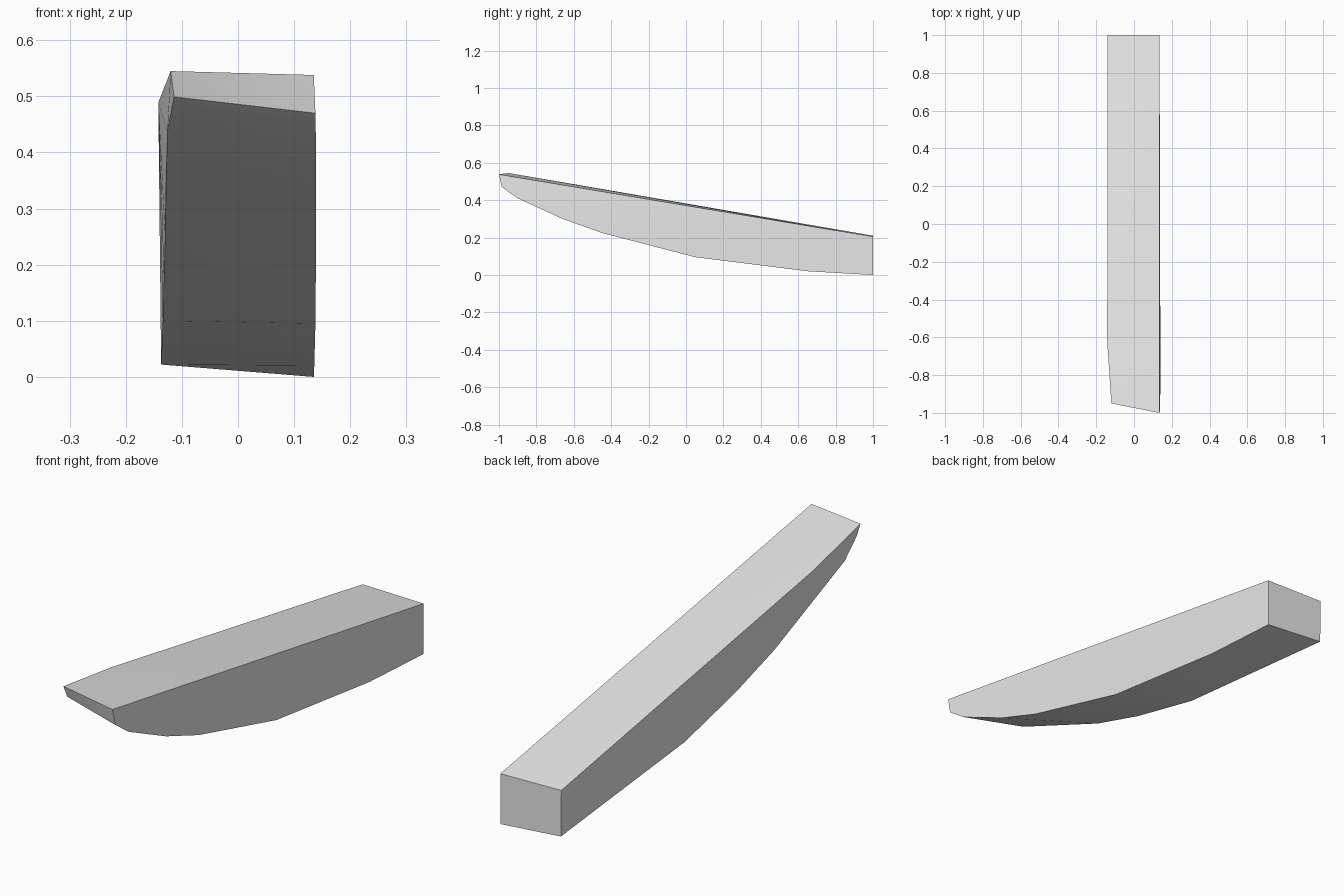
import bpy, bmesh
from math import radians

cube = bpy.data.objects.get("Cube")
if cube:
    bpy.data.objects.remove(cube, do_unlink=True)

# Plain grey finish
grey = bpy.data.materials.new("light grey")
grey.use_nodes = True
colour = (0.8, 0.8, 0.8, 1)
grey.diffuse_color = colour
grey.node_tree.nodes["Principled BSDF"].inputs["Base Color"].default_value = colour

# Side outlines of the block: straight sloping top, bowed underside
left_side = [(0.135, 1, 0.205), (0.135, 1, 0.0), (0.136, 0.65, 0.02),
             (0.138, 0.05, 0.095), (0.139, -0.45, 0.225), (0.139, -0.66, 0.30),
             (0.139, -0.9, 0.41), (0.138, -0.985, 0.47), (0.135, -1, 0.538)]
right_side = [(-0.139, 1, 0.21), (-0.137, 1, 0.022), (-0.134, 0.2, 0.10),
              (-0.132, -0.13, 0.175), (-0.13, -0.38, 0.25), (-0.129, -0.57, 0.33),
              (-0.126, -0.84, 0.437), (-0.114, -0.935, 0.499),
              (-0.12, -0.95, 0.545), (-0.142, -0.62, 0.489)]

# Convex block wrapped around both outlines
bm = bmesh.new()
for point in left_side + right_side:
    bm.verts.new(point)
bmesh.ops.convex_hull(bm, input=bm.verts[:])
bmesh.ops.recalc_face_normals(bm, faces=bm.faces[:])
mesh = bpy.data.meshes.new("curved_block")
bm.to_mesh(mesh)
bm.free()
mesh.materials.append(grey)
block = bpy.data.objects.new("curved_block", mesh)
bpy.context.collection.objects.link(block)

# Smooth the bowed underside, keep the outline edges crisp
bpy.ops.object.select_all(action="DESELECT")
block.select_set(True)
bpy.context.view_layer.objects.active = block
bpy.ops.object.shade_smooth_by_angle(angle=radians(30))
